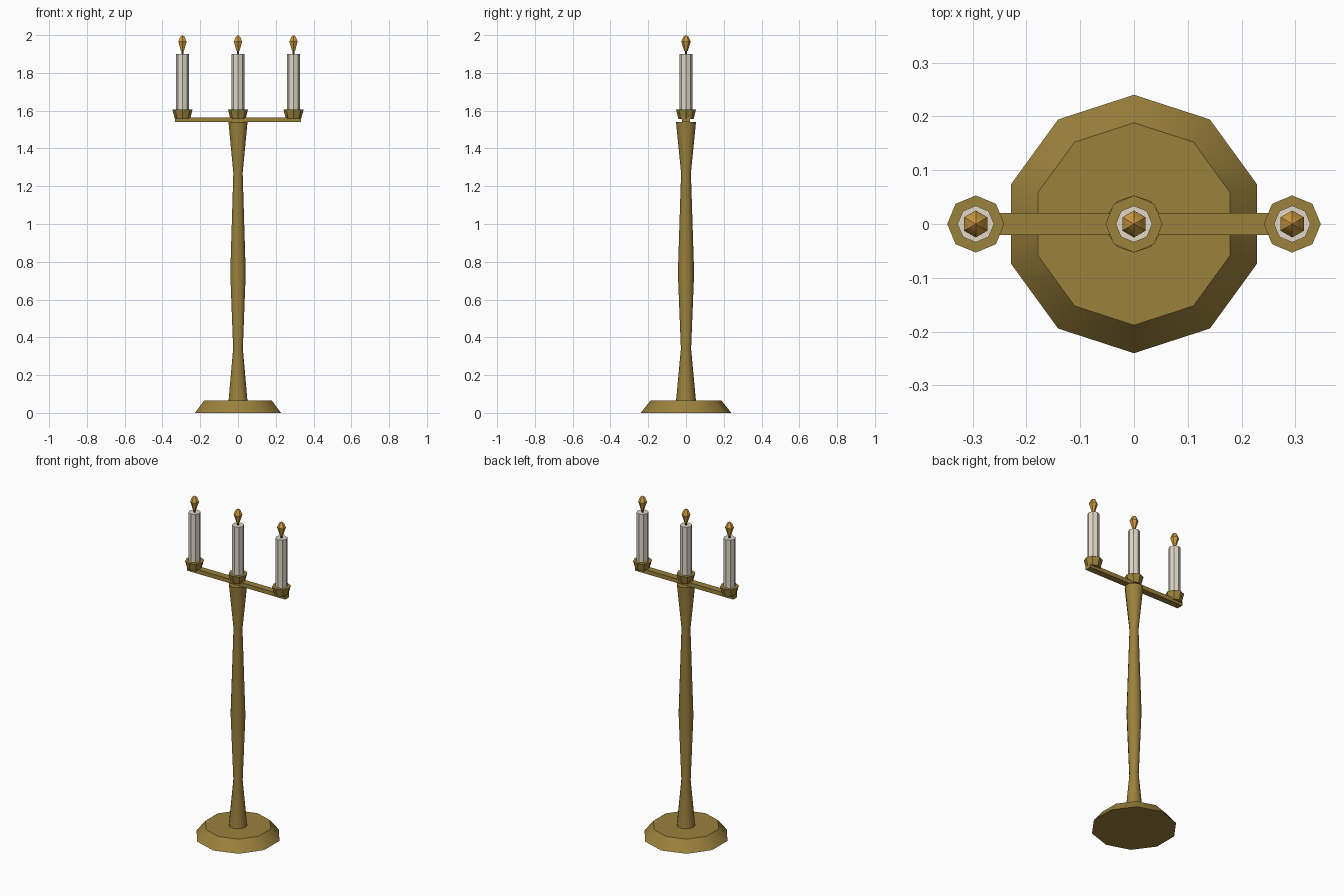
import bpy, bmesh
from math import sin, cos, pi, radians

if "Cube" in bpy.data.objects:
    bpy.data.objects.remove(bpy.data.objects["Cube"])


def material(name, color):
    m = bpy.data.materials.new(name)
    m.diffuse_color = (*color, 1)
    m.use_nodes = True
    m.node_tree.nodes["Principled BSDF"].inputs["Base Color"].default_value = m.diffuse_color
    return m


BRASS = material("brass", (0.33, 0.22, 0.045))
WAX = material("wax", (0.75, 0.69, 0.57))
WICK = material("wick", (0.03, 0.025, 0.02))
FLAME = material("flame", (0.62, 0.33, 0.05))


def lathe(name, profile, sides, mat, x=0.0, start=pi / 2, smooth=60):
    """Revolve (radius, z) points around a vertical axis; radius 0 is a tip."""
    bm = bmesh.new()
    rings = []
    for r, z in profile:
        n = sides if r > 0 else 1
        rings.append([bm.verts.new((r * cos(start + 2 * pi * i / sides),
                                    r * sin(start + 2 * pi * i / sides), z))
                      for i in range(n)])
    for a, b in zip(rings, rings[1:]):
        for i in range(sides):
            j = (i + 1) % sides
            if len(b) == 1:
                bm.faces.new((a[i], a[j], b[0]))
            elif len(a) == 1:
                bm.faces.new((a[0], b[j], b[i]))
            else:
                bm.faces.new((a[i], a[j], b[j], b[i]))
    for ring in (rings[0], rings[-1]):
        if len(ring) > 1:
            bm.faces.new(ring)
    bmesh.ops.recalc_face_normals(bm, faces=bm.faces)
    me = bpy.data.meshes.new(name)
    bm.to_mesh(me)
    bm.free()
    me.materials.append(mat)
    ob = bpy.data.objects.new(name, me)
    ob.location.x = x
    bpy.context.collection.objects.link(ob)
    bpy.ops.object.select_all(action='DESELECT')
    ob.select_set(True)
    bpy.context.view_layer.objects.active = ob
    bpy.ops.object.shade_smooth_by_angle(angle=radians(smooth))
    return ob


# Foot and turned stem
lathe("base", [(0.24, 0), (0.188, 0.065)], 10, BRASS, smooth=40)
lathe("stem", [(0.053, 0.06), (0.027, 0.34), (0.043, 0.74),
               (0.026, 1.27), (0.053, 1.54)], 10, BRASS, smooth=40)

# Cross arm
bpy.ops.mesh.primitive_cube_add(size=1, location=(0, 0, 1.552))
arm = bpy.context.object
arm.name = "cross_arm"
arm.scale = (0.665, 0.04, 0.025)
arm.data.materials.append(BRASS)

# Cup, candle, wick and flame at each position
for side, x in (("left", -0.294), ("middle", 0), ("right", 0.294)):
    lathe(side + "_cup", [(0.04, 1.555), (0.053, 1.605)], 8, BRASS, x, smooth=40)
    lathe(side + "_candle", [(0.034, 1.59), (0.034, 1.9)], 8, WAX, x, smooth=40)
    lathe(side + "_wick", [(0.006, 1.895), (0.006, 1.925)], 6, WICK, x)
    lathe(side + "_flame", [(0.009, 1.915), (0.025, 1.965), (0.014, 1.99), (0, 2.0)],
          6, FLAME, x, smooth=30)
